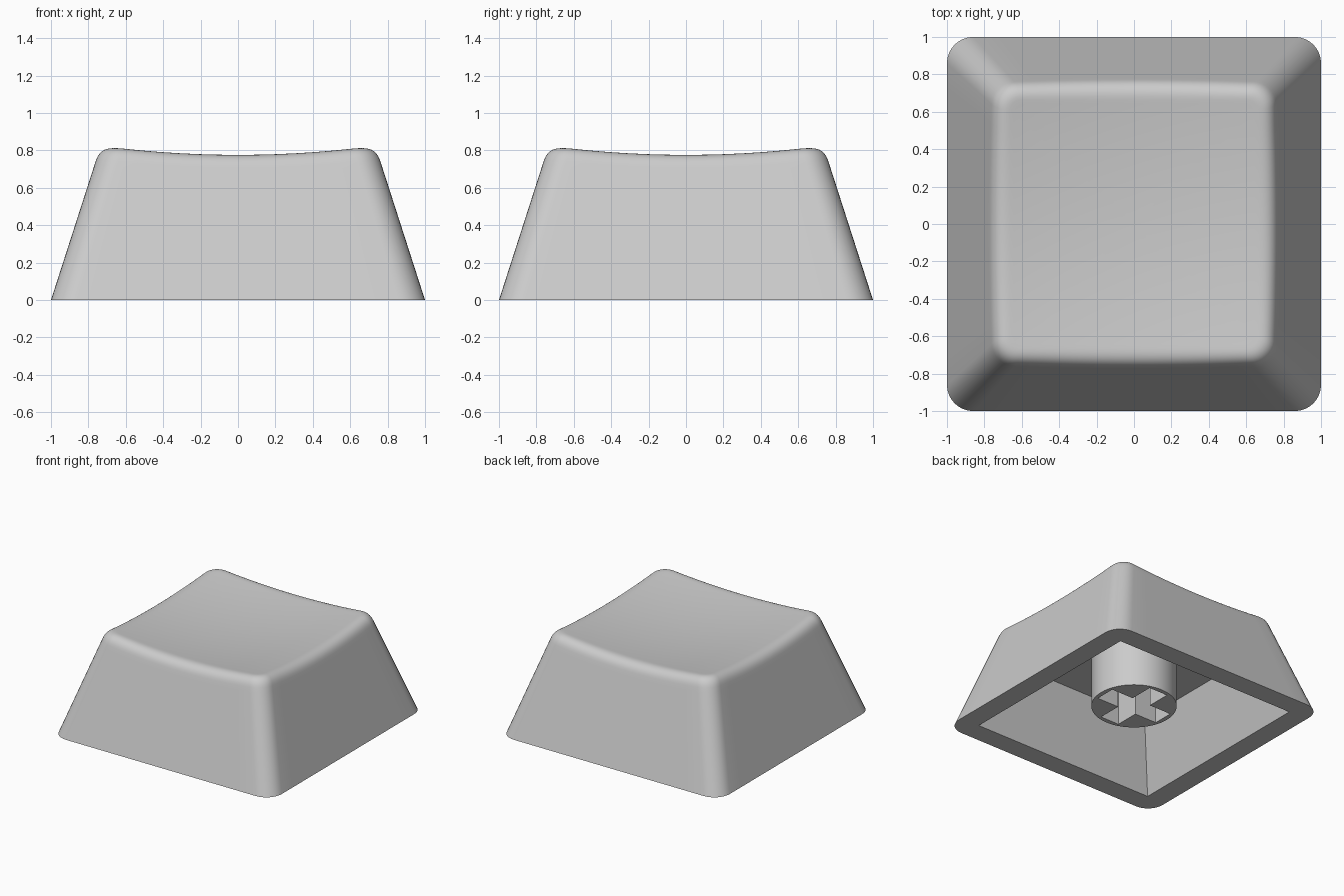
import bpy, bmesh, math
from mathutils import Vector

if "Cube" in bpy.data.objects:
    bpy.data.objects.remove(bpy.data.objects["Cube"])

CORNER, EDGE = 8, 12          # segments per rounded corner and per straight side
TAPER = 0.322                 # wall inset per unit of height
FILLET = 0.075                # tangent length of the top edge rounding

grey = bpy.data.materials.new("grey plastic")
grey.diffuse_color = (0.6, 0.6, 0.6, 1)
grey.use_nodes = True
grey.node_tree.nodes["Principled BSDF"].inputs["Base Color"].default_value = grey.diffuse_color


def finish(bm, name):
    bmesh.ops.remove_doubles(bm, verts=bm.verts[:], dist=1e-5)
    bmesh.ops.recalc_face_normals(bm, faces=bm.faces[:])
    mesh = bpy.data.meshes.new(name)
    bm.to_mesh(mesh)
    bm.free()
    mesh.materials.append(grey)
    ob = bpy.data.objects.new(name, mesh)
    bpy.context.collection.objects.link(ob)
    return ob


def smooth(ob):
    bpy.ops.object.select_all(action='DESELECT')
    ob.select_set(True)
    bpy.context.view_layer.objects.active = ob
    bpy.ops.object.shade_smooth_by_angle(angle=math.radians(30))


def outline(half, r):
    """Rounded square as a list of (x, y), always the same point count."""
    pts = []
    for q in range(4):
        a0 = q * math.pi / 2
        sx, sy = [(1, 1), (-1, 1), (-1, -1), (1, -1)][q]
        for i in range(CORNER + 1):
            a = a0 + math.pi / 2 * i / CORNER
            pts.append(Vector((sx * (half - r) + r * math.cos(a),
                               sy * (half - r) + r * math.sin(a))))
        nx, ny = [(-1, 1), (-1, -1), (1, -1), (1, 1)][q]
        b = a0 + math.pi / 2
        end = Vector((nx * (half - r) + r * math.cos(b), ny * (half - r) + r * math.sin(b)))
        start = pts[-1].copy()
        pts += [start.lerp(end, i / EDGE) for i in range(1, EDGE)]
    return pts


def dish(p):
    return 0.735 + 0.09 * (p.x ** 2 + p.y ** 2)


def wall(i, z):
    p = outline(1 - TAPER * z, 0.14 - 0.025 * z)[i]
    return Vector((p.x, p.y, z))


def on_dish(p):
    return Vector((p.x, p.y, dish(p)))


# Cap shell: cavity, rim, sloped walls, rounded top edge, dished top
N = len(outline(1, 0.1))
flat = lambda half, r, z: [Vector((p.x, p.y, z)) for p in outline(half, r)]
rings = [flat(0.655, 0, 0.53), flat(0.83, 0, 0), flat(1, 0.14, 0)]

inset = outline(0.739 - FILLET, 0.06)
crest = []
for i in range(N):
    z = 0.8
    for _ in range(5):
        z = dish(wall(i, z))
    crest.append(z)
rings.append([wall(i, crest[i] - FILLET - 0.03) for i in range(N)])
for k in range(9):
    t = k / 8
    ring = []
    for i in range(N):
        a, s, b = wall(i, crest[i] - FILLET), wall(i, crest[i]), on_dish(inset[i])
        ring.append(a * (1 - t) ** 2 + s * 2 * t * (1 - t) + b * t * t)
    rings.append(ring)
for f in (0.97, 0.88, 0.76, 0.64, 0.52, 0.4, 0.28, 0.16, 0.06):
    rings.append([on_dish(p * f) for p in inset])

bm = bmesh.new()
loops = [[bm.verts.new(p) for p in ring] for ring in rings]
for lo, hi in zip(loops, loops[1:]):
    for i in range(N):
        j = (i + 1) % N
        bm.faces.new((lo[i], lo[j], hi[j], hi[i]))
bm.faces.new(loops[0])
centre = bm.verts.new((0, 0, 0.735))
for i in range(N):
    bm.faces.new((loops[-1][i], loops[-1][(i + 1) % N], centre))
cap = finish(bm, "cap_shell")
smooth(cap)


def prism(points, z0, z1, name):
    bm = bmesh.new()
    face = bm.faces.new([bm.verts.new((x, y, z0)) for x, y in points])
    up = bmesh.ops.extrude_face_region(bm, geom=[face], use_keep_orig=True)["geom"]
    bmesh.ops.translate(bm, vec=(0, 0, z1 - z0),
                        verts=[g for g in up if isinstance(g, bmesh.types.BMVert)])
    return finish(bm, name)


# Stem: round post with a cross-shaped socket
circle = [(0.322 * math.cos(a), 0.322 * math.sin(a))
          for a in (2 * math.pi * i / 64 for i in range(64))]
stem = prism(circle, 0.11, 0.56, "stem")
L, W = 0.285, 0.085
cross = []
for c, s in ((1, 0), (0, 1), (-1, 0), (0, -1)):
    cross += [(c * x - s * y, s * x + c * y) for x, y in ((L, -W), (L, W), (W, W))]
cutter = prism(cross, 0.0, 0.5, "socket_cutter")
cutter.hide_render = True
cut = stem.modifiers.new("socket", 'BOOLEAN')
cut.operation, cut.object, cut.solver = 'DIFFERENCE', cutter, 'EXACT'
bpy.context.view_layer.objects.active = stem
bpy.ops.object.modifier_apply(modifier=cut.name)
bpy.data.objects.remove(cutter)
smooth(stem)
